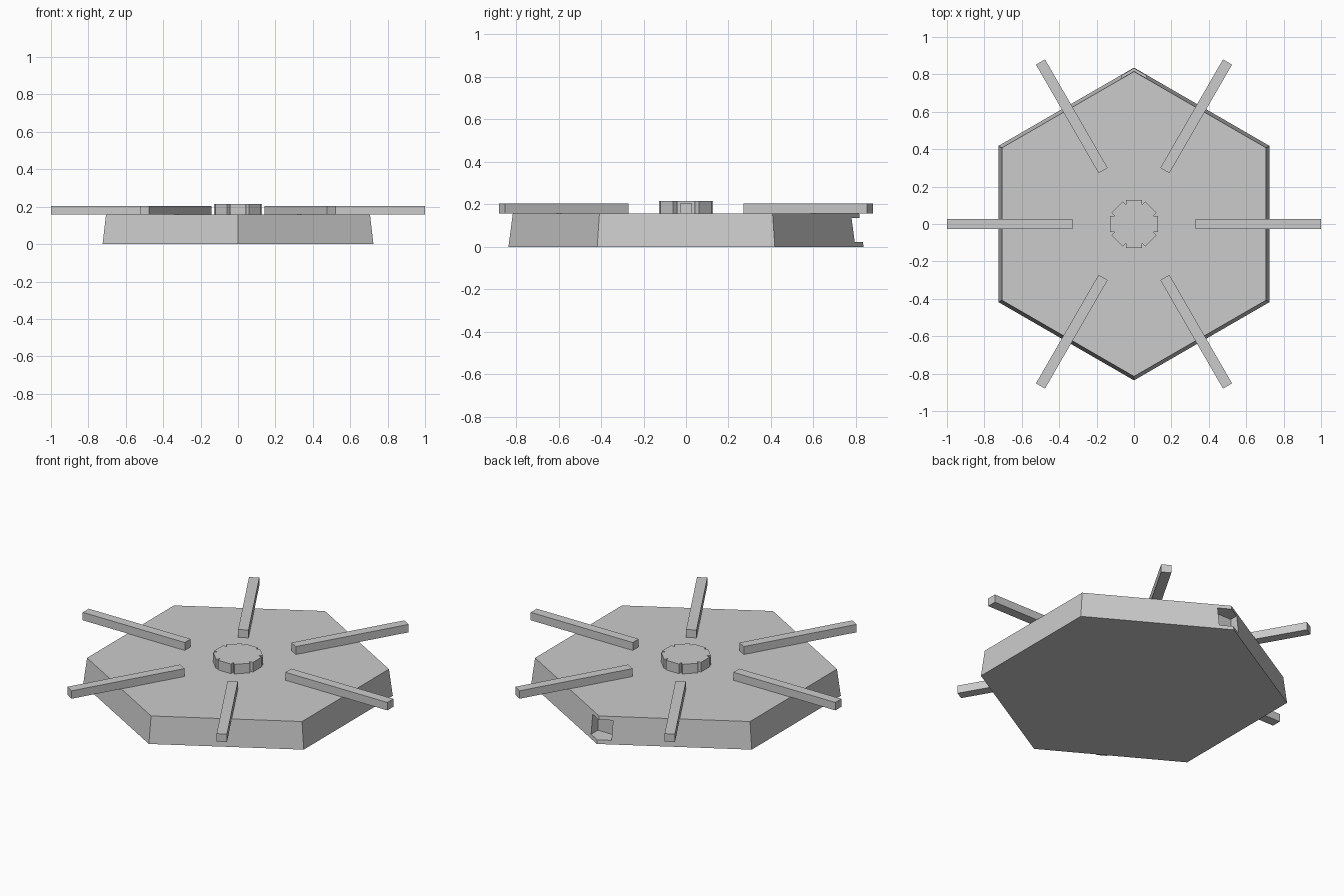
import bpy, bmesh
from math import sin, cos, radians, pi
from mathutils import Matrix, Vector

old = bpy.data.objects.get("Cube")
if old:
    bpy.data.objects.remove(old, do_unlink=True)

grey = bpy.data.materials.new("plain_grey")
grey.use_nodes = True
colour = (0.6, 0.6, 0.6, 1)
grey.diffuse_color = colour
grey.node_tree.nodes["Principled BSDF"].inputs["Base Color"].default_value = colour


def make_object(name, bm):
    bmesh.ops.recalc_face_normals(bm, faces=bm.faces)
    mesh = bpy.data.meshes.new(name)
    bm.to_mesh(mesh)
    bm.free()
    mesh.materials.append(grey)
    obj = bpy.data.objects.new(name, mesh)
    bpy.context.collection.objects.link(obj)
    return obj


def box(name, low, high, turn=0):
    low, high = Vector(low), Vector(high)
    bm = bmesh.new()
    bmesh.ops.create_cube(bm, size=1)
    bmesh.ops.scale(bm, vec=high - low, verts=bm.verts)
    bmesh.ops.translate(bm, vec=(low + high) / 2, verts=bm.verts)
    bmesh.ops.rotate(bm, matrix=Matrix.Rotation(turn, 3, "Z"), verts=bm.verts)
    return make_object(name, bm)


# Tapered hexagonal base with a corner at the back
BASE_TOP = 0.158
bm = bmesh.new()
bmesh.ops.create_cone(bm, cap_ends=True, segments=6, radius1=0.836, radius2=0.815,
                      depth=BASE_TOP)
for v in bm.verts:
    v.co.z += BASE_TOP / 2
# Make sure a corner points along y
if max(v.co.y for v in bm.verts) < 0.8:
    bmesh.ops.rotate(bm, matrix=Matrix.Rotation(radians(30), 3, "Z"), verts=bm.verts)
base = make_object("hexagonal_base", bm)

# Rectangular socket cut into the back corner
cutter = box("socket_cutter", (-0.067, 0.73, 0.023), (0.067, 0.95, 0.136))
cutter.hide_render = True
cutter.hide_viewport = True
cut = base.modifiers.new("socket", "BOOLEAN")
cut.operation = "DIFFERENCE"
cut.solver = "EXACT"
cut.object = cutter

# Six radial bars
for i in range(6):
    box(f"radial_bar_{i + 1}", (0.33, -0.028, BASE_TOP), (1.0, 0.028, 0.205),
        radians(60 * i))

# Central hub: outline of eight flat teeth with V notches between them
REACH, HALF = 0.128, 0.043
valley = HALF / sin(pi / 8)
bm = bmesh.new()
outline = []
for i in range(8):
    a = i * pi / 4
    turn = Matrix.Rotation(a, 3, "Z")
    for side in (-HALF, HALF):
        outline.append(turn @ Vector((REACH, side, BASE_TOP)))
    outline.append(Vector((valley * cos(a + pi / 8), valley * sin(a + pi / 8), BASE_TOP)))
face = bm.faces.new([bm.verts.new(p) for p in outline])
result = bmesh.ops.extrude_face_region(bm, geom=[face], use_keep_orig=True)
top = [g for g in result["geom"] if isinstance(g, bmesh.types.BMVert)]
bmesh.ops.translate(bm, vec=(0, 0, 0.215 - BASE_TOP), verts=top)
make_object("notched_hub", bm)
